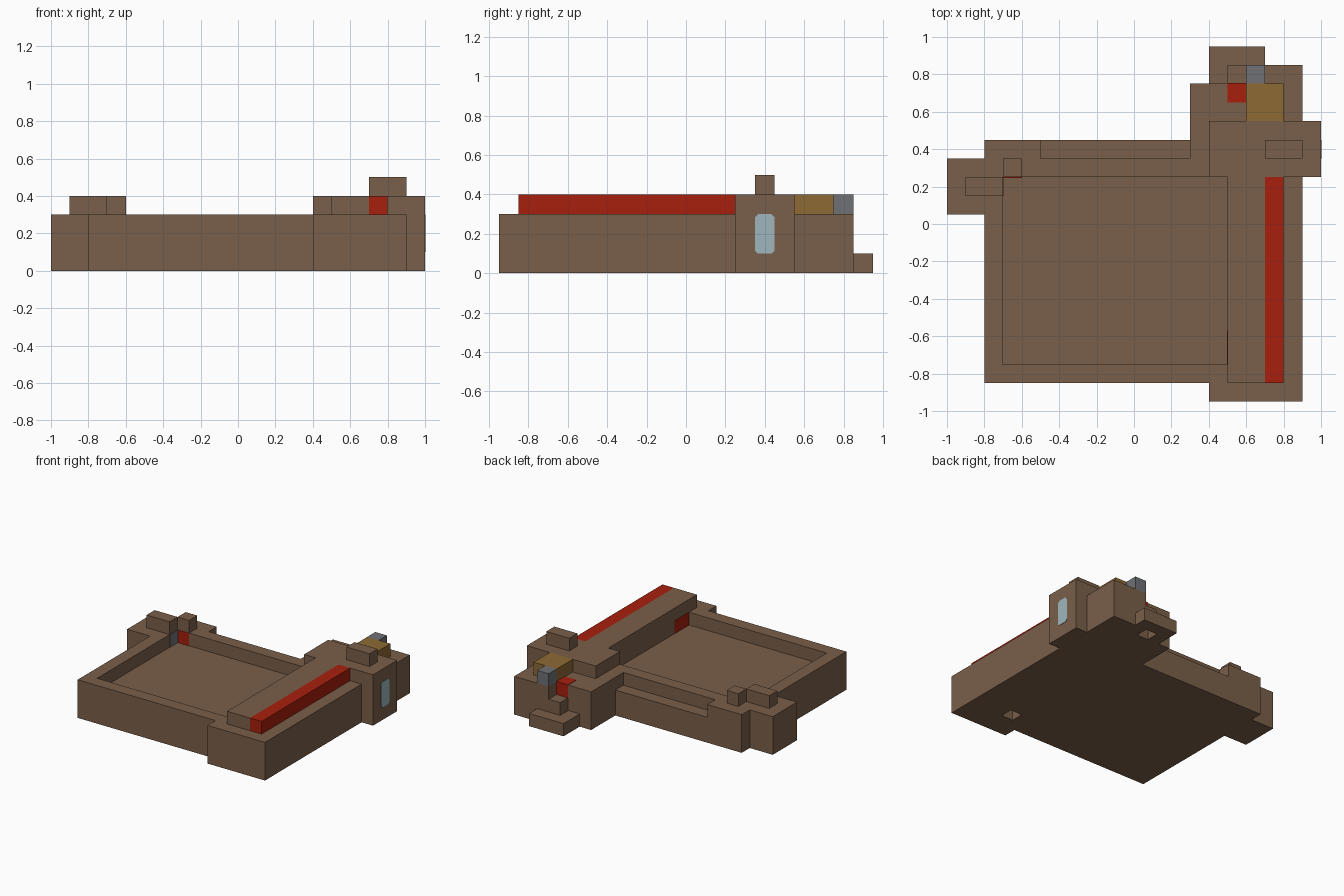
import bpy, bmesh

cube = bpy.data.objects.get("Cube")
if cube:
    bpy.data.objects.remove(cube, do_unlink=True)


def material(name, rgb):
    m = bpy.data.materials.new(name)
    m.use_nodes = True
    m.diffuse_color = (*rgb, 1)
    m.node_tree.nodes["Principled BSDF"].inputs["Base Color"].default_value = (*rgb, 1)
    return m


brown = material("wood_brown", (0.195, 0.114, 0.067))
red = material("red", (0.39, 0.014, 0.004))
gold = material("gold", (0.27, 0.144, 0.034))
grey = material("grey", (0.162, 0.165, 0.178))
blue = material("pale_blue", (0.34, 0.47, 0.51))


def prism(name, outline, z0, z1, mat):
    """Extrude a plan outline from z0 up to z1."""
    bm = bmesh.new()
    face = bm.faces.new([bm.verts.new((x, y, z0)) for x, y in outline])
    up = bmesh.ops.extrude_face_region(bm, geom=[face])["geom"]
    for v in up:
        if isinstance(v, bmesh.types.BMVert):
            v.co.z = z1
    bmesh.ops.recalc_face_normals(bm, faces=bm.faces)
    me = bpy.data.meshes.new(name)
    bm.to_mesh(me)
    bm.free()
    me.materials.append(mat)
    ob = bpy.data.objects.new(name, me)
    bpy.context.collection.objects.link(ob)
    return ob


def box(name, x, y, z, mat=brown):
    return prism(name, [(x[0], y[0]), (x[1], y[0]), (x[1], y[1]), (x[0], y[1])], *z, mat)


def cut(ob, x, y, z):
    """Carve a box out of an object."""
    cutter = box("cutter", x, y, z)
    cutter.hide_render = True
    mod = ob.modifiers.new("cut", "BOOLEAN")
    mod.operation = "DIFFERENCE"
    mod.solver = "EXACT"
    mod.object = cutter
    bpy.context.view_layer.objects.active = ob
    bpy.ops.object.modifier_apply(modifier=mod.name)
    bpy.data.objects.remove(cutter, do_unlink=True)


# Main tray with its side block and back annex
base = prism("base_tray", [
    (-.8, -.85), (.4, -.85), (.4, -.95), (.9, -.95), (.9, .25), (1, .25),
    (1, .55), (.9, .55), (.9, .85), (.6, .85), (.6, .75), (.3, .75),
    (.3, .45), (-.8, .45), (-.8, .35), (-1, .35), (-1, .05), (-.8, .05)],
    0, .3, brown)
cut(base, (-.7, .5), (-.75, .25), (.2, .5))      # tray recess
cut(base, (-.5, .3), (.35, .5), (.2, .5))        # back ledge
cut(base, (.5, .6), (-.75, -.65), (-.1, .1))     # underside pit

# Low doorstep behind the annex
slab = box("back_slab", (.4, .7), (.75, .95), (0, .1))
cut(slab, (.5, .6), (.75, .85), (-.1, .2))
box("back_step", (.5, .6), (.75, .85), (.1, .2))

# Long beam on the side wall
box("beam", (.5, .7), (-.85, .25), (.3, .4))
box("beam_red_stripe", (.7, .8), (-.85, .25), (.3, .4), red)

# Raised blocks
box("side_block_top", (.4, 1), (.25, .55), (.3, .4))
box("side_block_cap", (.7, .9), (.35, .45), (.4, .5))
box("left_post", (-.9, -.7), (.15, .25), (.3, .4))
box("corner_post", (-.7, -.6), (.25, .35), (.3, .4))
box("gold_block", (.6, .8), (.55, .75), (.3, .4), gold)
box("grey_block", (.6, .7), (.75, .85), (.3, .4), grey)

# Coloured face plates
t = .003
box("annex_red_patch", (.5, .6), (.65, .75 + t), (.2, .3 + t), red)
box("corner_red_plate", (-.7, -.6), (.25 - t, .25 + t), (.2, .3), red)
box("wall_grey_plate", (-.7 - t, -.7 + t), (.15, .25), (.2, .3), grey)
box("recess_red_plate", (.5 - t, .5 + t), (-.75, -.57), (.2, .3), red)

# Window with clipped corners
window = box("window", (1 - t, 1 + t), (.35, .45), (.1, .3), blue)
bm = bmesh.new()
bm.from_mesh(window.data)
edges = [e for e in bm.edges if abs(e.verts[0].co.x - e.verts[1].co.x) > t]
bmesh.ops.bevel(bm, geom=edges, offset=.015, segments=1, affect="EDGES")
bm.to_mesh(window.data)
bm.free()
